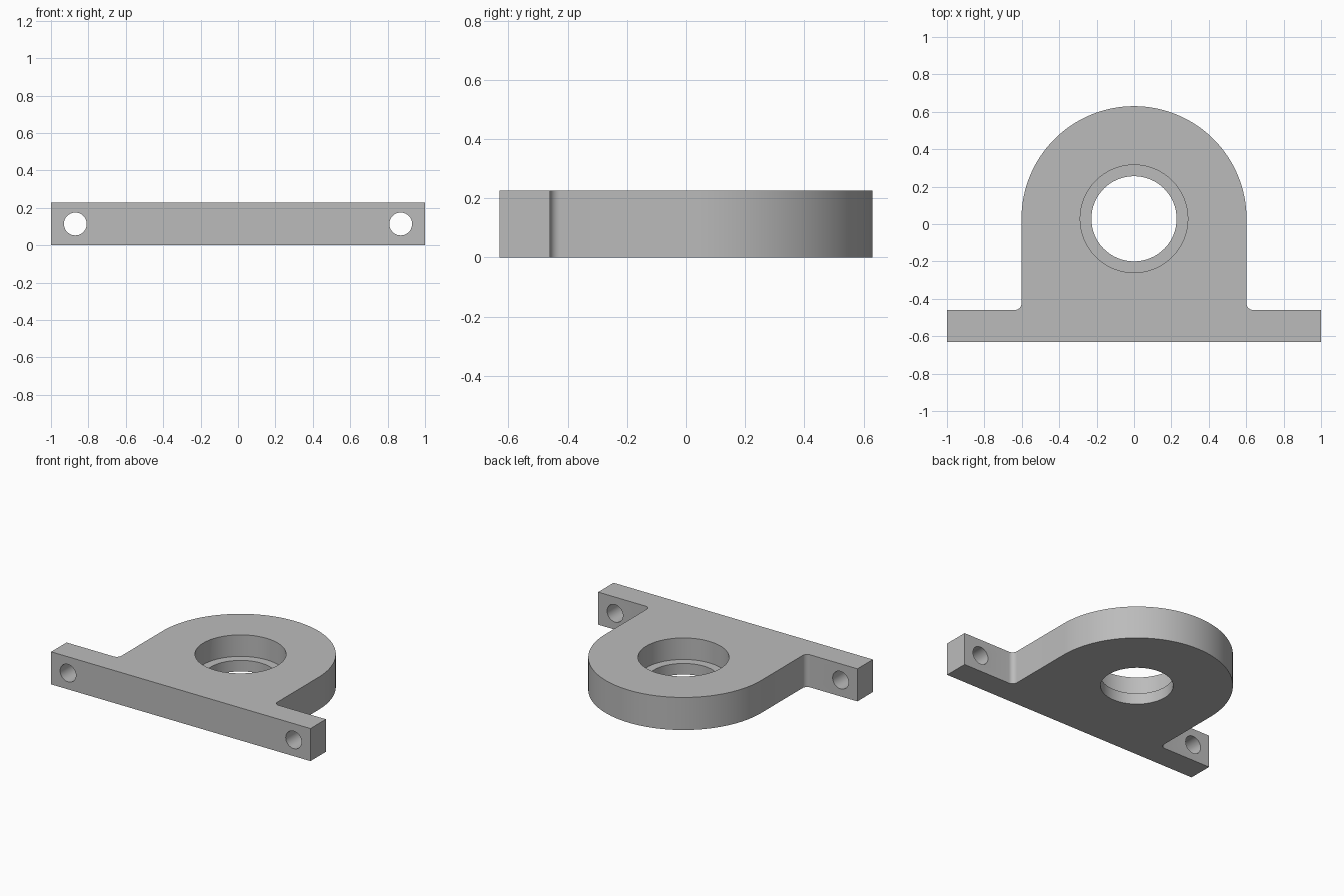
import bpy, bmesh, math
from mathutils import Matrix, Vector

cube = bpy.data.objects.get("Cube")
if cube:
    bpy.data.objects.remove(cube, do_unlink=True)

HEIGHT = 0.227
HALF_Y = 0.63
HALF_BODY = 0.602
EAR_BACK = -0.46
FILLET = 0.035
BORE_Y = HALF_Y - HALF_BODY
LEDGE_Z = 0.077

grey = bpy.data.materials.new("plain grey")
grey.use_nodes = True
colour = (0.5, 0.5, 0.5, 1)
grey.diffuse_color = colour
grey.node_tree.nodes["Principled BSDF"].inputs["Base Color"].default_value = colour


def add_object(name, bm):
    bmesh.ops.recalc_face_normals(bm, faces=bm.faces)
    mesh = bpy.data.meshes.new(name)
    bm.to_mesh(mesh)
    bm.free()
    mesh.materials.append(grey)
    obj = bpy.data.objects.new(name, mesh)
    bpy.context.collection.objects.link(obj)
    return obj


def arc(cx, cy, radius, start, end, steps):
    angles = [math.radians(start + (end - start) * i / steps) for i in range(steps + 1)]
    return [(cx + radius * math.cos(a), cy + radius * math.sin(a)) for a in angles]


def cutter(name, radius, depth, centre, rotation=Matrix(), sides=64):
    bm = bmesh.new()
    bmesh.ops.create_cone(bm, cap_ends=True, segments=sides, radius1=radius, radius2=radius,
                          depth=depth, matrix=Matrix.Translation(centre) @ rotation)
    obj = add_object(name, bm)
    obj.hide_render = True
    return obj


# Bracket outline: flange, filleted inner corners and rounded back
outline = [(-1, -HALF_Y), (1, -HALF_Y), (1, EAR_BACK)]
outline += arc(HALF_BODY + FILLET, EAR_BACK + FILLET, FILLET, 270, 180, 8)
outline += arc(0, BORE_Y, HALF_BODY, 0, 180, 64)
outline += arc(-HALF_BODY - FILLET, EAR_BACK + FILLET, FILLET, 0, -90, 8)
outline.append((-1, EAR_BACK))

bm = bmesh.new()
base = bm.faces.new([bm.verts.new((x, y, 0)) for x, y in outline])
top = bmesh.ops.extrude_face_region(bm, geom=[base], use_keep_orig=True)["geom"]
bmesh.ops.translate(bm, vec=(0, 0, HEIGHT),
                    verts=[v for v in top if isinstance(v, bmesh.types.BMVert)])
bracket = add_object("mounting_bracket", bm)

# Stepped bore and the two flange bolt holes
sideways = Matrix.Rotation(math.pi / 2, 4, "X")
cutters = [
    cutter("bore_cutter", 0.228, 1, Vector((0, BORE_Y, 0))),
    cutter("counterbore_cutter", 0.288, 1, Vector((0, BORE_Y, LEDGE_Z + 0.5))),
]
for side, x in (("right", -0.87), ("left", 0.87)):
    cutters.append(cutter(side + "_bolt_hole_cutter", 0.061, 0.4,
                          Vector((x, (EAR_BACK - HALF_Y) / 2, HEIGHT / 2)), sideways, 40))

for c in cutters:
    mod = bracket.modifiers.new(c.name, "BOOLEAN")
    mod.operation = "DIFFERENCE"
    mod.solver = "EXACT"
    mod.object = c

# Apply the cuts, then shade the round walls smooth
graph = bpy.context.evaluated_depsgraph_get()
cut_mesh = bpy.data.meshes.new_from_object(bracket.evaluated_get(graph))
bracket.modifiers.clear()
bracket.data = cut_mesh
for c in cutters:
    bpy.data.objects.remove(c, do_unlink=True)

bpy.ops.object.select_all(action="DESELECT")
bracket.select_set(True)
bpy.context.view_layer.objects.active = bracket
bpy.ops.object.shade_smooth_by_angle(angle=math.radians(30))
